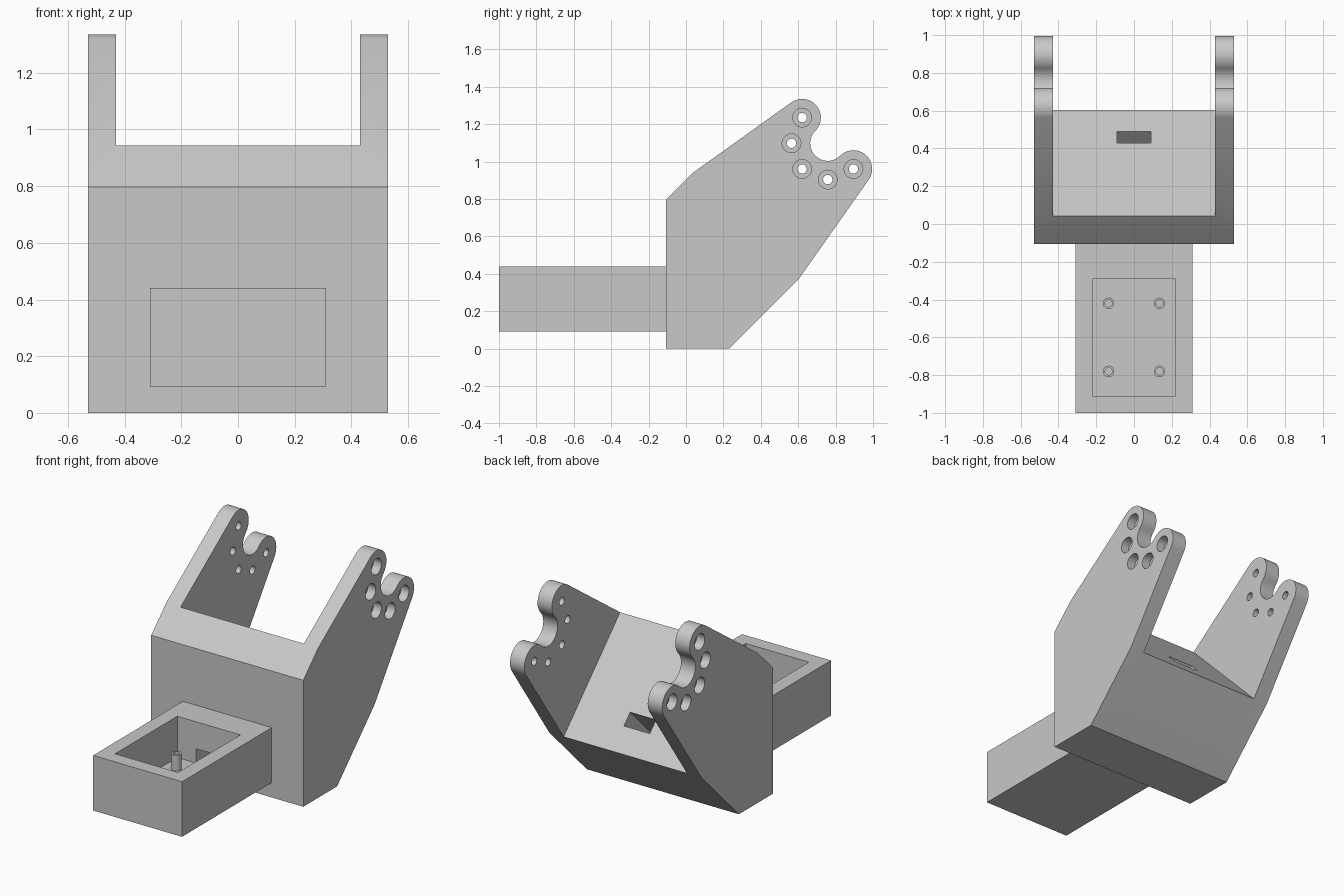
import bpy, bmesh
from math import radians, cos, sin
from mathutils import Matrix, Vector

if "Cube" in bpy.data.objects:
    bpy.data.objects.remove(bpy.data.objects["Cube"], do_unlink=True)

grey = bpy.data.materials.new("plain grey")
grey.use_nodes = True
colour = (0.58, 0.58, 0.58, 1)
grey.diffuse_color = colour
grey.node_tree.nodes["Principled BSDF"].inputs["Base Color"].default_value = colour


def finish(name, bm):
    bmesh.ops.recalc_face_normals(bm, faces=bm.faces)
    mesh = bpy.data.meshes.new(name)
    bm.to_mesh(mesh)
    bm.free()
    mesh.materials.append(grey)
    obj = bpy.data.objects.new(name, mesh)
    bpy.context.collection.objects.link(obj)
    return obj


def prism(name, outline, x0, x1):
    """Extrude a (y, z) outline from x0 to x1."""
    bm = bmesh.new()
    face = bm.faces.new([bm.verts.new((x0, y, z)) for y, z in outline])
    new = bmesh.ops.extrude_face_region(bm, geom=[face])["geom"]
    verts = [v for v in new if isinstance(v, bmesh.types.BMVert)]
    bmesh.ops.translate(bm, verts=verts, vec=(x1 - x0, 0, 0))
    return finish(name, bm)


def box(name, x, y0, y1, z0, z1):
    return prism(name, [(y0, z0), (y1, z0), (y1, z1), (y0, z1)], -x, x)


def cylinder(name, start, end, radius):
    start, end = Vector(start), Vector(end)
    axis = end - start
    turn = axis.to_track_quat("Z", "Y").to_matrix().to_4x4()
    bm = bmesh.new()
    bmesh.ops.create_cone(bm, cap_ends=True, segments=40, radius1=radius,
                          radius2=radius, depth=axis.length,
                          matrix=Matrix.Translation((start + end) / 2) @ turn)
    return finish(name, bm)


def combine(target, other, operation):
    mod = target.modifiers.new("combine", "BOOLEAN")
    mod.operation, mod.solver, mod.object = operation, "EXACT", other
    graph = bpy.context.evaluated_depsgraph_get()
    mesh = bpy.data.meshes.new_from_object(target.evaluated_get(graph))
    target.modifiers.clear()
    target.data = mesh
    bpy.data.objects.remove(other, do_unlink=True)


def arc(centre, radius, a0, a1, steps=24):
    angles = [radians(a0 + (a1 - a0) * i / steps) for i in range(steps + 1)]
    return [(centre[0] + radius * cos(a), centre[1] + radius * sin(a)) for a in angles]


FRONT, HALF, INNER = -0.107, 0.53, 0.43
hub, ring, knob = Vector((0.758, 1.098)), 0.194, 0.1


def on_ring(angle):
    return hub + ring * Vector((cos(radians(angle)), sin(radians(angle))))


# Main block with its sloping back face
base = [(FRONT, 0), (0.23, 0), (0.604, 0.374)]
brow = [(0.042, 0.944), (FRONT, 0.797)]
bracket = prism("bracket", base + brow, -INNER, INNER)

# Arms with two rounded knobs and a round notch between them
lower = arc(on_ring(-45), knob, -35, 135)
notch = arc(hub, ring - knob, -45, -225)[1:-1]
upper = arc(on_ring(135), knob, -45, 125)
for side in (-1, 1):
    arm = prism("arm", base + lower + notch + upper + brow, side * INNER, side * HALF)
    # Counterbored screw holes around the notch
    for angle in range(-45, -226, -45):
        y, z = on_ring(angle)
        combine(arm, cylinder("hole", (side * 0.3, y, z), (side * 0.6, y, z), 0.025), "DIFFERENCE")
        combine(arm, cylinder("bore", (side * 0.475, y, z), (side * 0.6, y, z), 0.05), "DIFFERENCE")
    combine(bracket, arm, "UNION")

# Front tray and its cavity
FLOOR = 0.18
combine(bracket, box("tray", 0.31, -1, FRONT, 0.093, 0.44), "UNION")
combine(bracket, box("cavity", 0.22, -0.91, -0.29, FLOOR, 0.6), "DIFFERENCE")

# Bent cable channel from the tray to the sloping face
channel = [(-0.35, FLOOR), (FLOOR, FLOOR), (0.59, 0.59), (0.53, 0.655),
           (0.145, 0.27), (-0.35, 0.27)]
combine(bracket, prism("channel", channel, -0.09, 0.09), "DIFFERENCE")

# Hollow mounting posts on the tray floor
parts = [bracket]
for x in (-0.135, 0.135):
    for y in (-0.78, -0.42):
        post = cylinder("mounting_post", (x, y, FLOOR - 0.01), (x, y, 0.28), 0.03)
        combine(post, cylinder("bore", (x, y, FLOOR), (x, y, 0.4), 0.019), "DIFFERENCE")
        parts.append(post)

# Smooth round surfaces, keep edges sharp
bpy.ops.object.select_all(action="DESELECT")
for obj in parts:
    obj.select_set(True)
bpy.context.view_layer.objects.active = bracket
bpy.ops.object.shade_smooth_by_angle(angle=radians(30))
